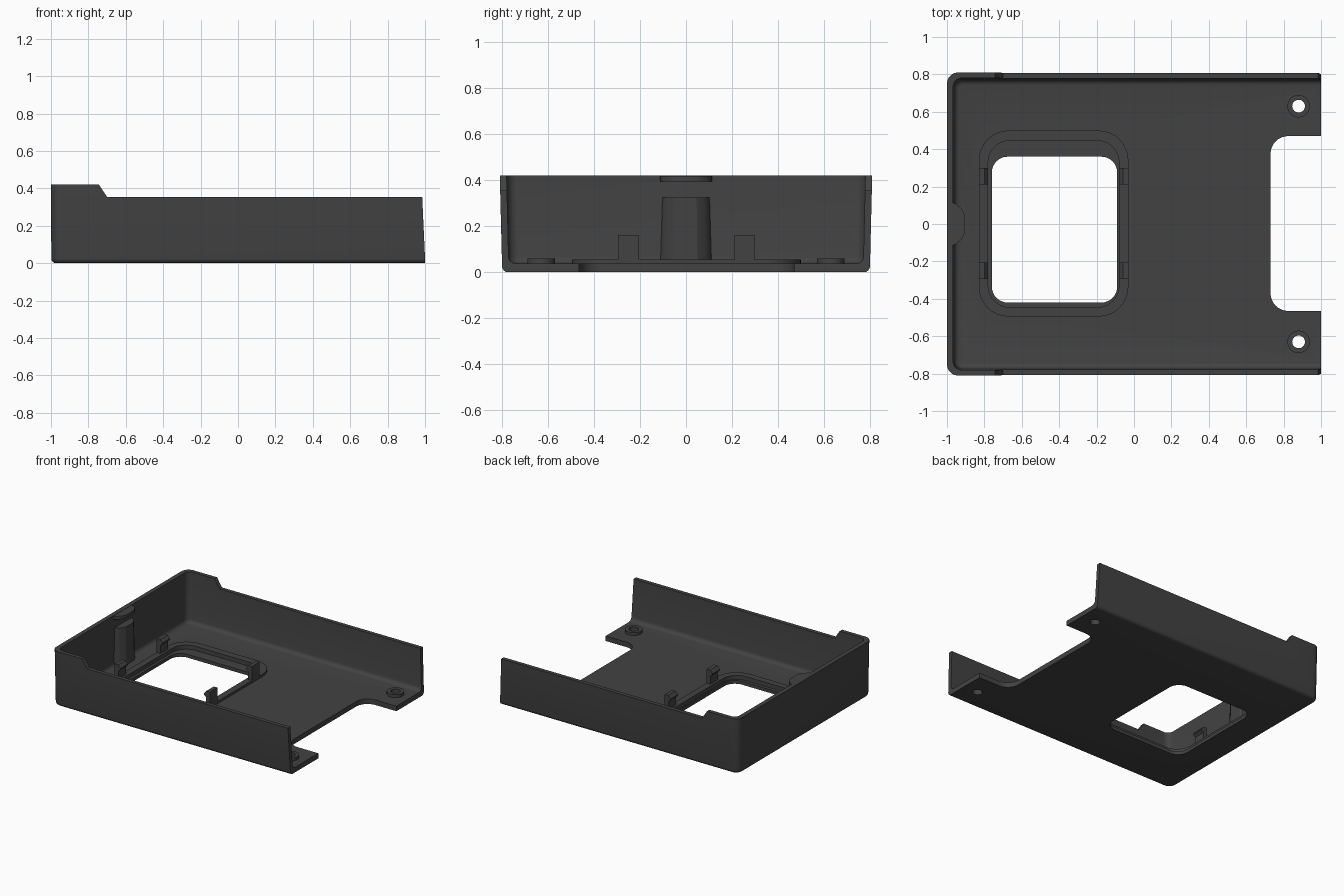
import bpy, bmesh, math

if "Cube" in bpy.data.objects:
    bpy.data.objects.remove(bpy.data.objects["Cube"])

mat = bpy.data.materials.new("dark_grey_plastic")
mat.diffuse_color = (0.055, 0.055, 0.055, 1)
mat.use_nodes = True
mat.node_tree.nodes["Principled BSDF"].inputs["Base Color"].default_value = mat.diffuse_color


def rounded(x0, x1, y0, y1, rl, rr=None, seg=8):
    """Rounded rectangle with separate left and right corner radii."""
    rr = rl if rr is None else rr
    pts = []
    for cx, cy, r, a in ((x1 - rr, y1 - rr, rr, 0), (x0 + rl, y1 - rl, rl, 90),
                         (x0 + rl, y0 + rl, rl, 180), (x1 - rr, y0 + rr, rr, 270)):
        for i in range(seg + 1 if r else 1):
            t = math.radians(a + 90 * i / seg)
            pts.append((cx + r * math.cos(t), cy + r * math.sin(t)))
    return pts


def circle(cx, cy, r, n=32):
    return [(cx + r * math.cos(math.tau * i / n), cy + r * math.sin(math.tau * i / n)) for i in range(n)]


def finish(name, bm):
    bmesh.ops.recalc_face_normals(bm, faces=bm.faces)
    me = bpy.data.meshes.new(name)
    bm.to_mesh(me)
    bm.free()
    me.materials.append(mat)
    ob = bpy.data.objects.new(name, me)
    bpy.context.collection.objects.link(ob)
    return ob


def loft(name, layers):
    """Closed solid through (z, outline) layers."""
    bm = bmesh.new()
    rings = [[bm.verts.new((x, y, z)) for x, y in pts] for z, pts in layers]
    n = len(rings[0])
    for a, b in zip(rings, rings[1:]):
        for i in range(n):
            bm.faces.new((a[i], a[(i + 1) % n], b[(i + 1) % n], b[i]))
    bm.faces.new(rings[0][::-1])
    bm.faces.new(rings[-1])
    return finish(name, bm)


def prism(name, pts, z0, z1):
    return loft(name, [(z0, pts), (z1, pts)])


def extrude_y(name, profile, y0, y1):
    """Solid from an x-z profile swept along y."""
    bm = bmesh.new()
    a, b = ([bm.verts.new((x, y, z)) for x, z in profile] for y in (y0, y1))
    n = len(profile)
    for i in range(n):
        bm.faces.new((a[i], a[(i + 1) % n], b[(i + 1) % n], b[i]))
    bm.faces.new(a[::-1])
    bm.faces.new(b)
    return finish(name, bm)


def boolean(ob, tool, op='DIFFERENCE'):
    m = ob.modifiers.new("cut", 'BOOLEAN')
    m.operation, m.object, m.solver = op, tool, 'EXACT'
    bpy.context.view_layer.objects.active = ob
    bpy.ops.object.modifier_apply(modifier=m.name)
    bpy.data.objects.remove(tool, do_unlink=True)


# Tray shell: tapered outer body with a rounded bottom edge
R = 0.025
outer = []
for i in range(5):
    t = math.radians(90 * i / 4)
    d = R * (1 - math.sin(t))
    outer.append((R * (1 - math.cos(t)), rounded(-0.998 + d, 1.0, -0.80 + d, 0.80 - d, 0.06 - d, 0)))
outer.append((0.42, rounded(-1.0, 0.982, -0.81, 0.81, 0.06, 0)))
tray = loft("tray", outer)

# Cavity, open at the right end, with a filleted floor edge
inner = []
for i in range(5):
    t = math.radians(90 * i / 4)
    d = 0.03 * (1 - math.sin(t))
    inner.append((0.038 + 0.03 * (1 - math.cos(t)),
                  rounded(-0.962 + d, 1.3, -0.772 + d, 0.772 - d, 0.045 - d, 0)))
inner.append((0.5, rounded(-0.968, 1.3, -0.782, 0.782, 0.045, 0)))
boolean(tray, loft("cavity", inner))

# Lowered side walls with a sloping step
boolean(tray, extrude_y("wall_step", [(-0.70, 0.355), (1.2, 0.355), (1.2, 0.6), (-0.863, 0.6)], -1, 1))

# Raised window frame, inner ledge and opening
boolean(tray, prism("frame", rounded(-0.83, -0.03, -0.495, 0.50, 0.16), 0.02, 0.056), 'UNION')
boolean(tray, prism("ledge", rounded(-0.78, -0.08, -0.445, 0.445, 0.115), 0.025, 0.2))
boolean(tray, prism("window", rounded(-0.76, -0.09, -0.42, 0.36, 0.085), -0.1, 0.2))

# Floor cut-out at the open end
boolean(tray, prism("end_notch", rounded(0.73, 1.3, -0.465, 0.47, 0.095, 0), -0.1, 0.2))

# Screw bosses with through holes
for s in (-1, 1):
    boolean(tray, prism("boss", circle(0.88, s * 0.63, 0.06), 0.02, 0.06), 'UNION')
    boolean(tray, prism("screw_hole", circle(0.88, s * 0.63, 0.034), -0.1, 0.2))

# Rear post and the small tab above it
post_plan = [(-0.98, 0.115), (-0.955, 0.11), (-0.925, 0.085), (-0.905, 0.05),
             (-0.905, -0.05), (-0.925, -0.085), (-0.955, -0.11), (-0.98, -0.115)]
post = loft("rear_post", [(0.03, post_plan), (0.325, [(x - 0.004, y * 0.92) for x, y in post_plan])])
tab = loft("rear_tab", [(0.395, post_plan), (0.418, post_plan)])

# Snap clips on both sides of the window
clips = []
for x_out, d in ((-0.83, 1), (-0.03, -1)):
    prof = [(0, 0.03), (0.032, 0.03), (0.032, 0.115), (0.05, 0.13), (0.05, 0.14), (0.03, 0.162), (0, 0.162)]
    for y in (-0.25, 0.255):
        clips.append(extrude_y("window_clip", [(x_out + d * a, z) for a, z in prof], y - 0.045, y + 0.045))

# Smooth the curved surfaces, keep the edges sharp
bpy.ops.object.select_all(action='DESELECT')
for ob in [tray, post, tab] + clips:
    ob.select_set(True)
bpy.context.view_layer.objects.active = tray
bpy.ops.object.shade_smooth_by_angle(angle=math.radians(30))
